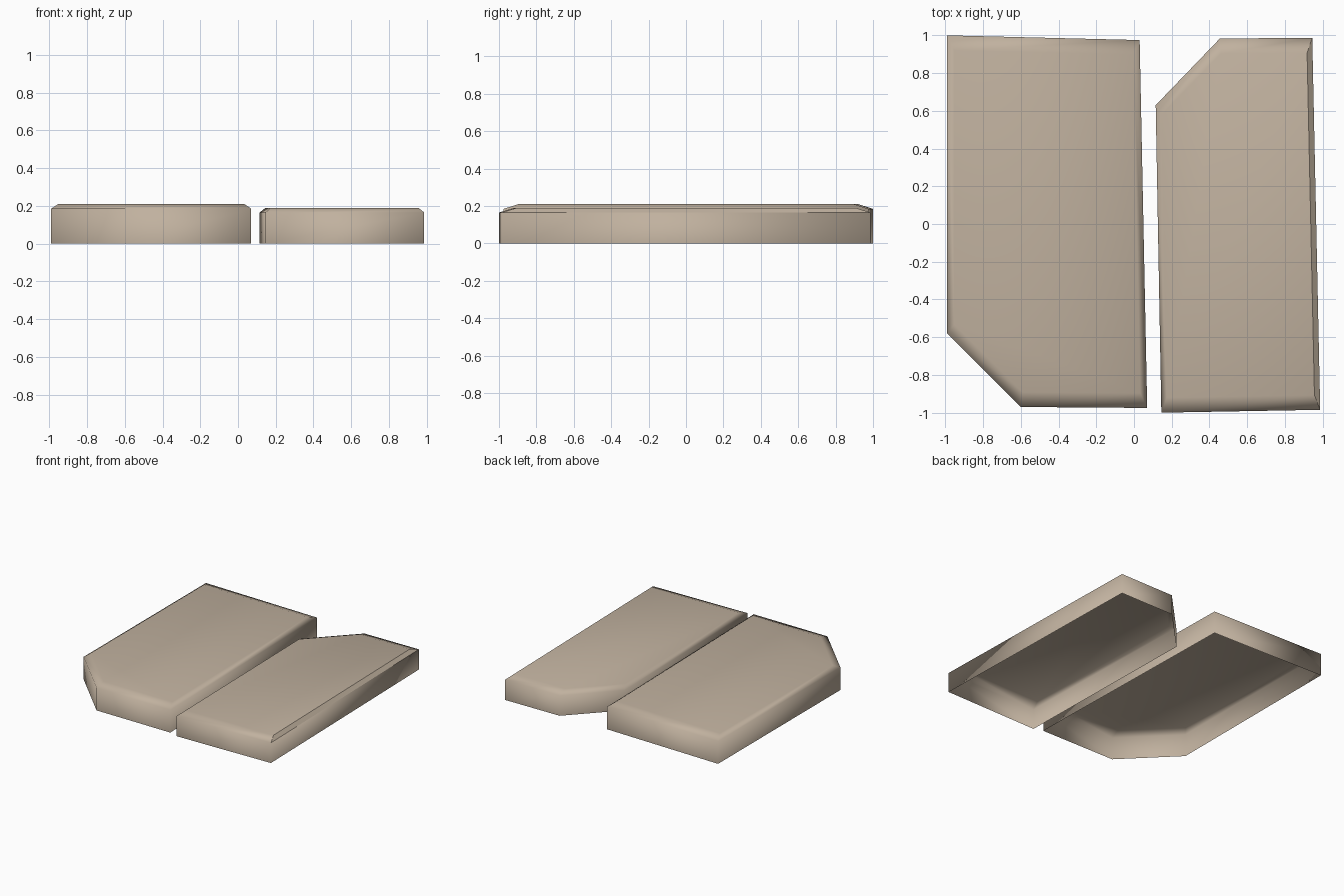
import bpy
import bmesh
from mathutils import Vector

cube = bpy.data.objects.get("Cube")
if cube:
    bpy.data.objects.remove(cube, do_unlink=True)

# Sandy stone colour
stone = bpy.data.materials.new("sandy_stone")
stone.use_nodes = True
colour = (0.53, 0.44, 0.345, 1.0)
stone.diffuse_color = colour
stone.node_tree.nodes["Principled BSDF"].inputs["Base Color"].default_value = colour


def slab(name, outline, wall_height, top_height, sharp_band=None):
    """Open-bottomed slab: straight walls, a scaled-in rim slope and a flat top."""
    pts = [Vector(p) for p in outline]
    cx = (min(p.x for p in pts) + max(p.x for p in pts)) / 2
    cy = (min(p.y for p in pts) + max(p.y for p in pts)) / 2
    bm = bmesh.new()
    base = [bm.verts.new((p.x, p.y, 0)) for p in pts]
    rim = [bm.verts.new((p.x, p.y, wall_height)) for p in pts]
    top = [bm.verts.new((cx + (p.x - cx) * 0.93, cy + (p.y - cy) * 0.92, top_height))
           for p in pts]
    n = len(pts)
    for i in range(n):
        j = (i + 1) % n
        bm.faces.new((base[i], base[j], rim[j], rim[i]))
        slope = bm.faces.new((rim[i], rim[j], top[j], top[i]))
        if i == sharp_band:
            for e in slope.edges:
                e.smooth = False
    bm.faces.new(top)

    # Soft slope into the top, crisp walls and rim
    for f in bm.faces:
        f.smooth = True
    for e in bm.edges:
        if min(v.co.z for v in e.verts) <= wall_height and \
                max(v.co.z for v in e.verts) <= wall_height:
            e.smooth = False
    mesh = bpy.data.meshes.new(name)
    bm.to_mesh(mesh)
    bm.free()
    mesh.materials.append(stone)
    obj = bpy.data.objects.new(name, mesh)
    bpy.context.collection.objects.link(obj)
    return obj


# Outlines run counter-clockwise; each slab has one clipped corner
slab("right_slab",
     [(-0.99, 1.0), (-0.99, -0.58), (-0.6, -0.97), (0.07, -0.975), (0.03, 0.975)],
     0.185, 0.21)
slab("left_slab",
     [(0.115, 0.63), (0.145, -1.0), (0.987, -0.985), (0.945, 0.987), (0.455, 0.983)],
     0.165, 0.19, sharp_band=2)
